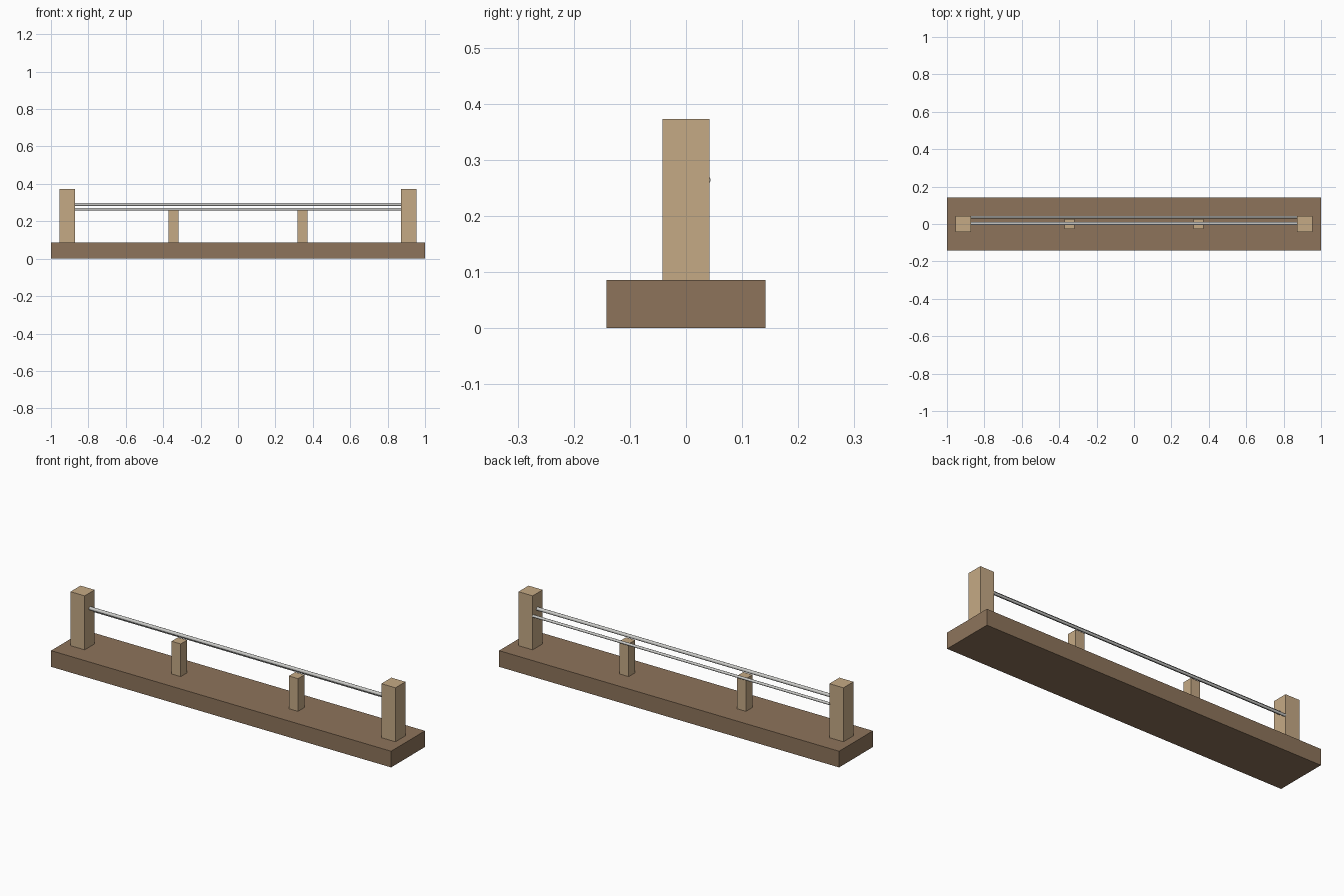
import bpy
from math import radians

cube = bpy.data.objects.get("Cube")
if cube:
    bpy.data.objects.remove(cube, do_unlink=True)


def material(name, color):
    m = bpy.data.materials.new(name)
    m.use_nodes = True
    m.diffuse_color = (*color, 1)
    m.node_tree.nodes["Principled BSDF"].inputs["Base Color"].default_value = (*color, 1)
    return m


dark_wood = material("dark wood", (0.27, 0.175, 0.105))
light_wood = material("light wood", (0.56, 0.4, 0.235))
steel = material("steel", (0.6, 0.6, 0.58))


def block(name, x, width, depth, bottom, top, mat):
    bpy.ops.mesh.primitive_cube_add(size=1, location=(x, 0, (bottom + top) / 2))
    ob = bpy.context.object
    ob.name = name
    ob.scale = (width, depth, top - bottom)
    bpy.ops.object.transform_apply(location=False, rotation=False, scale=True)
    ob.data.materials.append(mat)


def rail(name, y, z, radius):
    bpy.ops.mesh.primitive_cylinder_add(vertices=12, radius=radius, depth=1.75,
                                        location=(0, y, z), rotation=(0, radians(90), 0))
    ob = bpy.context.object
    ob.name = name
    ob.data.materials.append(steel)
    bpy.ops.object.shade_smooth_by_angle(angle=radians(40))


# Base plank
block("base", 0, 2, 0.284, 0, 0.086, dark_wood)

# Tall end posts and short middle supports
for side, sign in (("left", 1), ("right", -1)):
    block(side + "_end_post", sign * 0.914, 0.083, 0.084, 0.086, 0.373, light_wood)
    block(side + "_support", sign * 0.345, 0.054, 0.054, 0.086, 0.26, light_wood)

# Rails between the end posts
rail("upper_rail", 0.003, 0.29, 0.009)
rail("lower_rail", 0.037, 0.264, 0.007)
